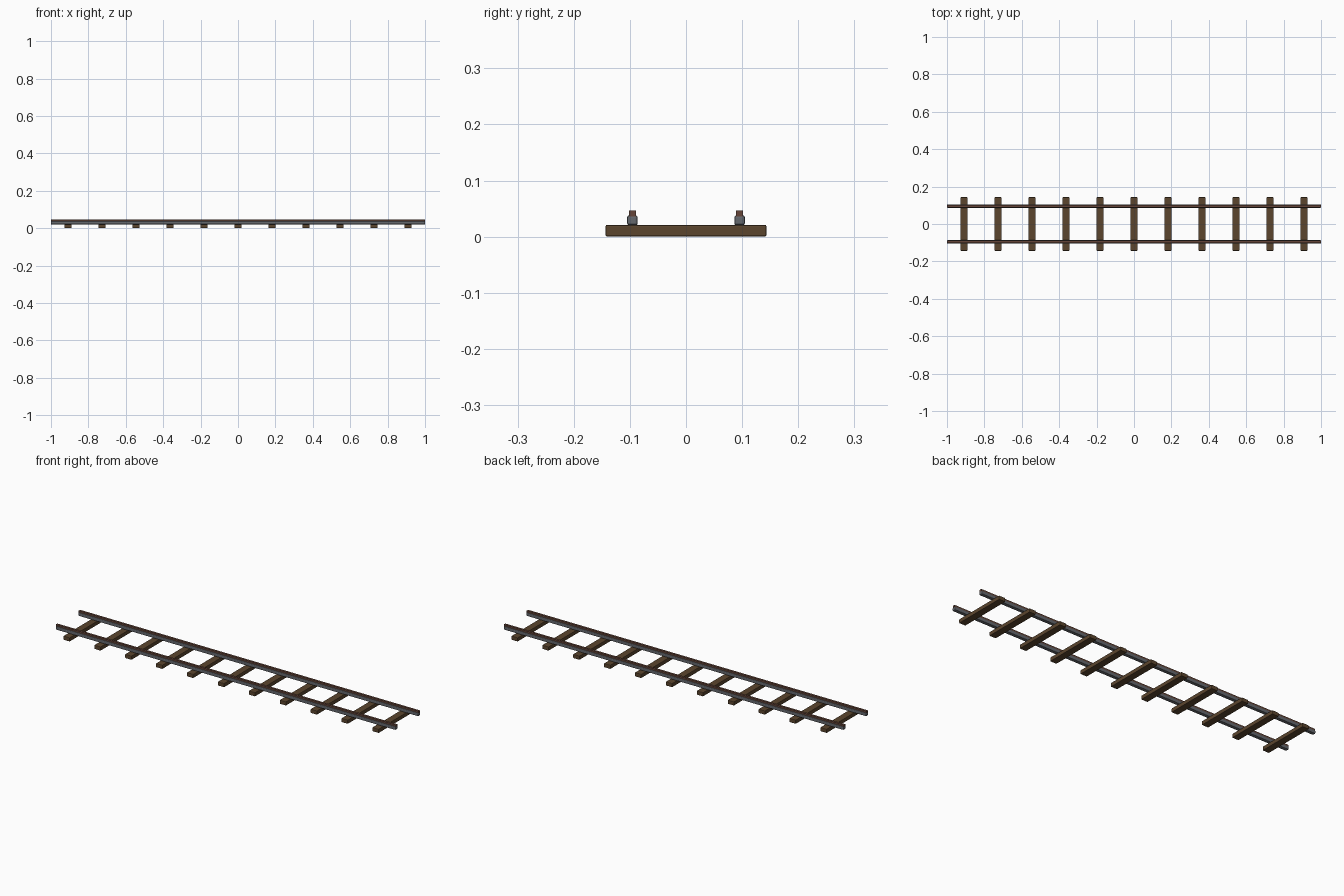
import bpy

if "Cube" in bpy.data.objects:
    bpy.data.objects.remove(bpy.data.objects["Cube"])

SLEEPERS = 11
PITCH = 2.0 / SLEEPERS
GAUGE = 0.0955          # rail centre distance from the middle
SLEEPER_H = 0.021
BODY_TOP = 0.038
HEAD_TOP = 0.047


def material(name, rgb):
    m = bpy.data.materials.new(name)
    m.diffuse_color = (*rgb, 1)
    m.use_nodes = True
    m.node_tree.nodes["Principled BSDF"].inputs["Base Color"].default_value = m.diffuse_color
    return m


wood = material("wood", (0.105, 0.06, 0.027))
steel = material("steel", (0.13, 0.14, 0.155))
rust = material("rust", (0.13, 0.06, 0.04))


def block(name, size, loc, mat, bevel=0.0, segments=2):
    bpy.ops.mesh.primitive_cube_add(size=1, location=loc)
    ob = bpy.context.object
    ob.name = name
    ob.scale = size
    bpy.ops.object.transform_apply(location=False, rotation=False, scale=True)
    ob.data.materials.append(mat)
    if bevel:
        mod = ob.modifiers.new("soft_edges", 'BEVEL')
        mod.width = bevel
        mod.segments = segments
    return ob


# Wooden sleepers, evenly spaced
for i in range(SLEEPERS):
    x = (i - (SLEEPERS - 1) / 2) * PITCH
    block(f"sleeper_{i + 1}", (0.038, 0.287, SLEEPER_H),
          (x, 0, SLEEPER_H / 2), wood, 0.003)

# Two rails: rounded steel body with a narrow rusty head
for side, y in (("front", -GAUGE), ("back", GAUGE)):
    block(f"{side}_rail_body", (2, 0.019, BODY_TOP - SLEEPER_H + 0.001),
          (0, y, (BODY_TOP + SLEEPER_H - 0.001) / 2), steel, 0.004)
    block(f"{side}_rail_head", (2, 0.012, HEAD_TOP - BODY_TOP + 0.002),
          (0, y, (HEAD_TOP + BODY_TOP - 0.002) / 2), rust)
